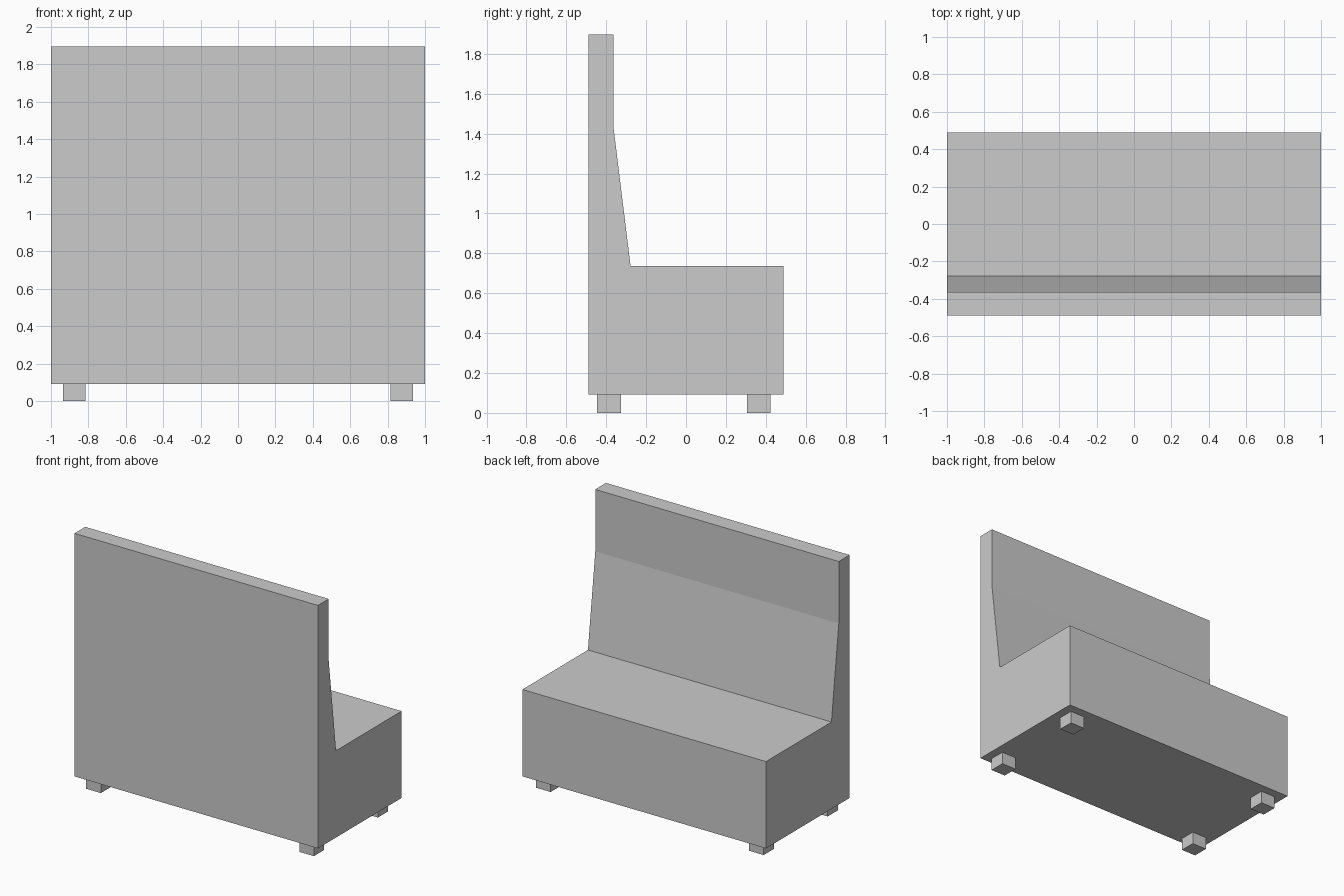
import bpy, bmesh

if "Cube" in bpy.data.objects:
    bpy.data.objects.remove(bpy.data.objects["Cube"])

def finish(name, bm):
    bmesh.ops.recalc_face_normals(bm, faces=bm.faces)
    mesh = bpy.data.meshes.new(name)
    bm.to_mesh(mesh)
    bm.free()
    obj = bpy.data.objects.new(name, mesh)
    bpy.context.collection.objects.link(obj)
    return obj

def box(name, lo, hi):
    bm = bmesh.new()
    bmesh.ops.create_cube(bm, size=1)
    for v in bm.verts:
        v.co = [(a + b) / 2 + c * (b - a) for a, b, c in zip(lo, hi, v.co)]
    return finish(name, bm)

# Bench body: side profile (y, z) extruded across the width
BASE_Z = 0.092
profile = [(-0.49, BASE_Z), (0.49, BASE_Z), (0.49, 0.737), (-0.278, 0.737),
           (-0.364, 1.436), (-0.364, 1.896), (-0.49, 1.896)]
bm = bmesh.new()
side = bm.faces.new([bm.verts.new((-1, y, z)) for y, z in profile])
ext = bmesh.ops.extrude_face_region(bm, geom=[side], use_keep_orig=True)
new_verts = [g for g in ext["geom"] if isinstance(g, bmesh.types.BMVert)]
bmesh.ops.translate(bm, verts=new_verts, vec=(2, 0, 0))
finish("bench_seat_and_backrest", bm)

# Four square feet
for side_name, x in (("left", -0.875), ("right", 0.875)):
    for end_name, y in (("backrest", -0.386), ("seat", 0.365)):
        box(f"{side_name}_{end_name}_foot",
            (x - 0.06, y - 0.059, 0), (x + 0.06, y + 0.059, BASE_Z))
